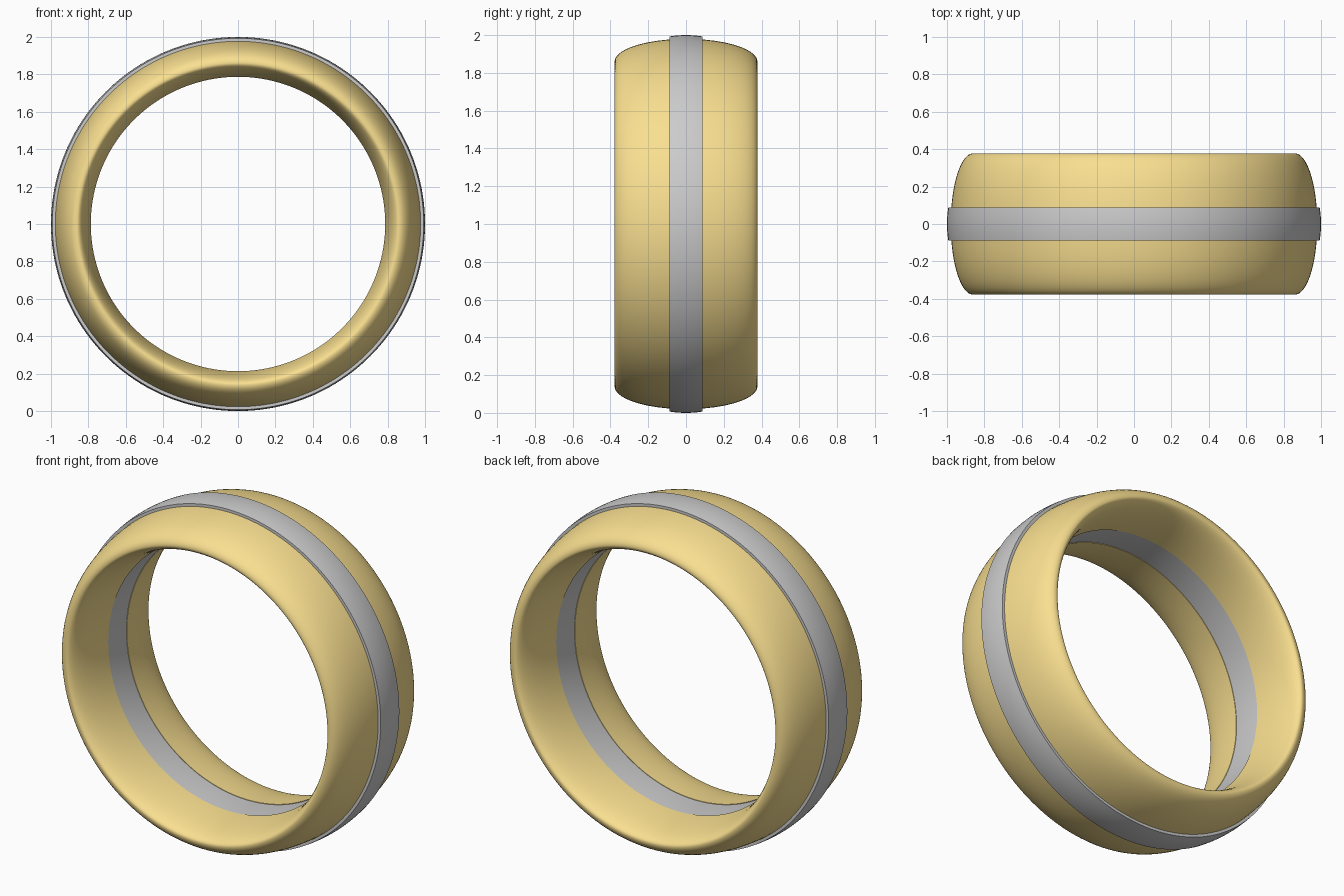
import bpy, bmesh
from math import pi, sin, cos, sqrt
from mathutils import Vector

if "Cube" in bpy.data.objects:
    bpy.data.objects.remove(bpy.data.objects["Cube"])

SEG = 160
HALF = 0.378      # half width of the ring
INLAY = 0.087     # half width of the grey inlay


def lathe(name, profile, color=None):
    """Revolve a closed (y, radius) profile about the ring axis (y, at z = 1)."""
    bm = bmesh.new()
    loops = []
    for i in range(SEG):
        a = 2 * pi * i / SEG
        loops.append([bm.verts.new((r * cos(a), y, 1 + r * sin(a))) for y, r in profile])
    n = len(profile)
    for i in range(SEG):
        p, q = loops[i], loops[(i + 1) % SEG]
        for j in range(n):
            k = (j + 1) % n
            bm.faces.new((p[j], p[k], q[k], q[j]))
    bmesh.ops.recalc_face_normals(bm, faces=bm.faces)
    me = bpy.data.meshes.new(name)
    bm.to_mesh(me)
    bm.free()
    ob = bpy.data.objects.new(name, me)
    bpy.context.collection.objects.link(ob)
    if color:
        mat = bpy.data.materials.new(name + "_color")
        mat.diffuse_color = color
        mat.use_nodes = True
        mat.node_tree.nodes["Principled BSDF"].inputs["Base Color"].default_value = mat.diffuse_color
        me.materials.append(mat)
    bpy.ops.object.select_all(action='DESELECT')
    ob.select_set(True)
    bpy.context.view_layer.objects.active = ob
    bpy.ops.object.shade_smooth_by_angle(angle=0.6)
    return ob


def half_band(side):
    """Domed outside and comfort-fit inside, meeting at the rounded rim."""
    steps = 16
    a0 = math_acos(INLAY / HALF)
    angles = [a0 * (1 - i / steps) for i in range(steps + 1)]
    outer = [(side * HALF * cos(a), 0.86 + 0.12 * sin(a)) for a in angles]
    inner = [(side * HALF * cos(a), 0.86 - 0.075 * sin(a)) for a in reversed(angles)]
    return outer + inner[1:]


def math_acos(v):
    from math import acos
    return acos(v)


gold = (0.95, 0.74, 0.28, 1)

# Gold bands on either side
lathe("gold_band_front", half_band(-1), gold)
lathe("gold_band_back", half_band(1), gold)

# Grey inlay, standing slightly proud outside and nearly flush inside
ys = [INLAY * t / 4 for t in range(-4, 5)]
outer = [(y, 1.0 - 0.007 * (y / INLAY) ** 2) for y in ys]
inner = [(y, 0.788 + 0.002 * (y / INLAY) ** 2) for y in reversed(ys)]
lathe("grey_inlay", outer + inner)
